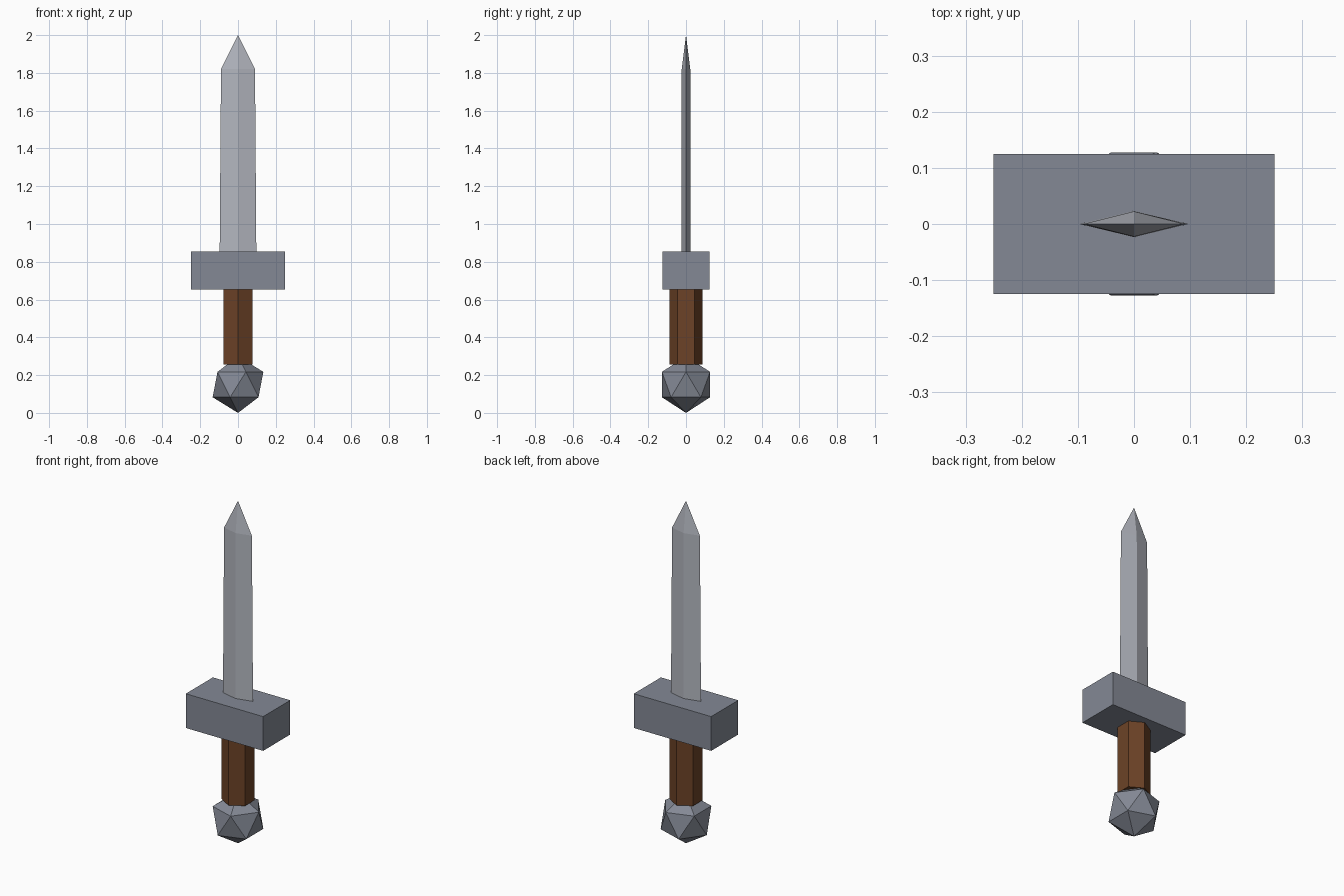
import bpy
import bmesh

if "Cube" in bpy.data.objects:
    bpy.data.objects.remove(bpy.data.objects["Cube"])


def material(name, rgb):
    m = bpy.data.materials.new(name)
    m.diffuse_color = (*rgb, 1)
    m.use_nodes = True
    m.node_tree.nodes["Principled BSDF"].inputs["Base Color"].default_value = m.diffuse_color
    return m


def finish(obj, name, mat):
    obj.name = name
    obj.data.materials.append(mat)


iron = material("iron", (0.23, 0.25, 0.30))
steel = material("steel", (0.45, 0.47, 0.52))
leather = material("leather", (0.15, 0.055, 0.02))

# Pommel: faceted icosahedron
bpy.ops.mesh.primitive_ico_sphere_add(subdivisions=1, radius=0.15, location=(0, 0, 0.15))
finish(bpy.context.object, "pommel", iron)

# Grip: six-sided bar from pommel to guard
z0, z1 = 0.255, 0.655
bpy.ops.mesh.primitive_cylinder_add(vertices=6, radius=0.088, depth=z1 - z0,
                                    location=(0, 0, (z0 + z1) / 2))
finish(bpy.context.object, "grip", leather)

# Guard: plain block
bpy.ops.mesh.primitive_cube_add(size=1, location=(0, 0, 0.754))
guard = bpy.context.object
guard.scale = (0.5, 0.25, 0.2)
finish(guard, "guard", iron)

# Blade: diamond section, slight taper, then a point
bm = bmesh.new()
rings = []
for hx, hy, z in [(0.097, 0.0235, 0.85), (0.09, 0.0225, 1.82)]:
    rings.append([bm.verts.new((x, y, z))
                  for x, y in [(hx, 0), (0, hy), (-hx, 0), (0, -hy)]])
tip = bm.verts.new((0, 0, 2))
low, high = rings
for i in range(4):
    j = (i + 1) % 4
    bm.faces.new((low[i], low[j], high[j], high[i]))
    bm.faces.new((high[i], high[j], tip))
bm.faces.new(low[::-1])
mesh = bpy.data.meshes.new("blade")
bm.to_mesh(mesh)
bm.free()
blade = bpy.data.objects.new("blade", mesh)
bpy.context.collection.objects.link(blade)
finish(blade, "blade", steel)
